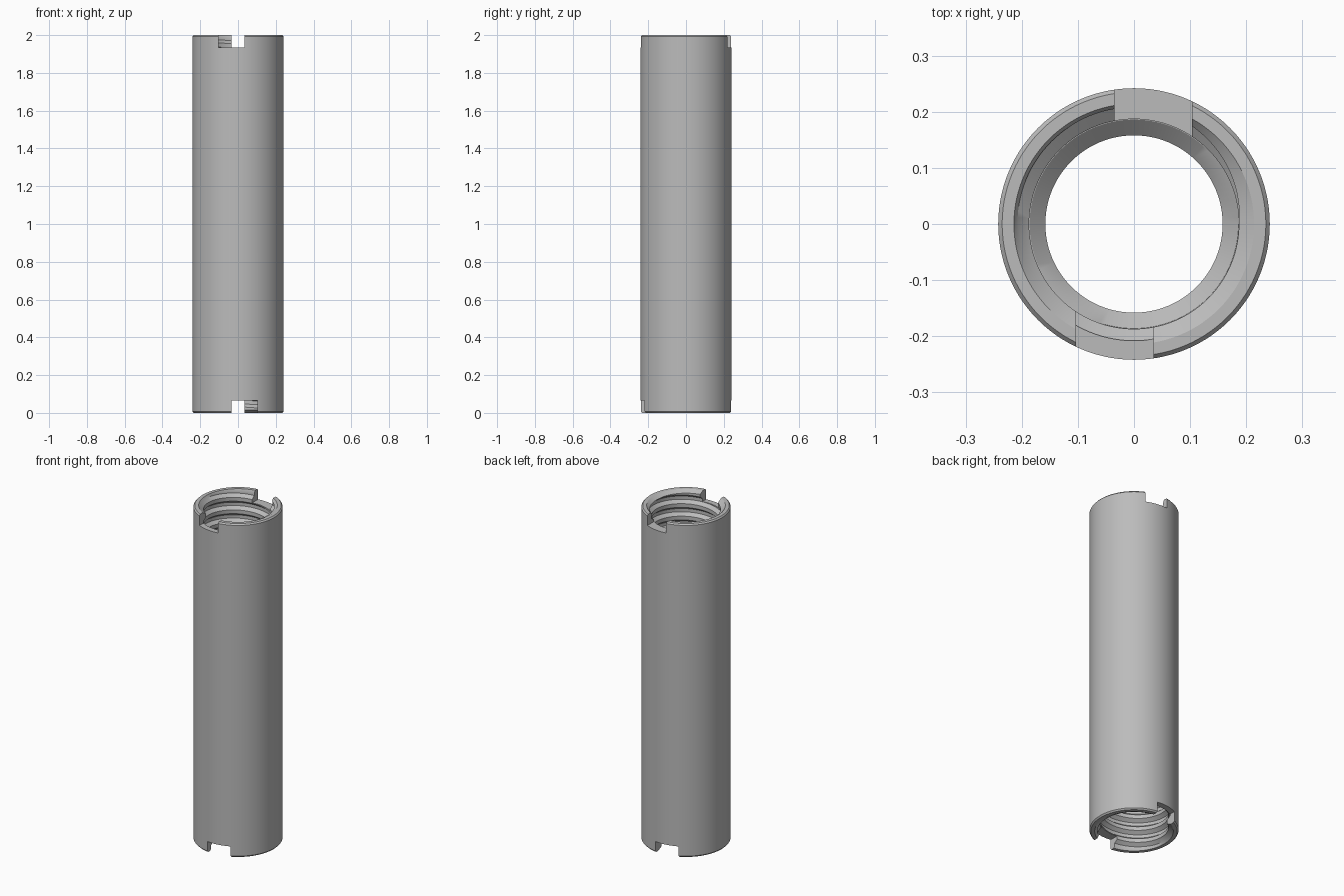
import bpy, bmesh
from math import cos, sin, pi, tau

if "Cube" in bpy.data.objects:
    bpy.data.objects.remove(bpy.data.objects["Cube"])

HEIGHT = 2.0
OUTER, BORE = 0.242, 0.158          # outside and middle bore radii
CREST, ROOT = 0.187, 0.208          # thread radii
PITCH, TURNS = 0.075, 6
LIP = 0.235                         # outer radius of the flat rim
MOUTH = 0.214                       # inner radius of the flat rim
THREAD_TOP = HEIGHT - 0.014
THREAD_LOW = THREAD_TOP - PITCH * TURNS
SEGMENTS = 112

# One pitch of thread: (fraction of pitch, radius)
THREAD = [(0.0, CREST), (0.3, CREST), (0.52, ROOT), (0.78, ROOT), (1.0, CREST)]


def thread_radius(z, angle):
    f = ((z - THREAD_LOW) / PITCH - angle / tau) % 1.0
    for (a, ra), (b, rb) in zip(THREAD, THREAD[1:]):
        if f <= b:
            return ra + (rb - ra) * (f - a) / (b - a)
    return CREST


def threaded_end(angle):
    """Section of one end, from the outer wall over the rim down to the bore."""
    pts = [(OUTER, HEIGHT - 0.008), (LIP, HEIGHT), (MOUTH, HEIGHT)]
    for k in range(TURNS + 2, -3, -1):
        for f, _ in reversed(THREAD[:-1]):
            z = THREAD_LOW + PITCH * (k + f + angle / tau)
            if THREAD_LOW < z < THREAD_TOP:
                r = thread_radius(z, angle)
            else:
                z = min(max(z, THREAD_LOW), THREAD_TOP)
                r = thread_radius(z, angle)
            pts.append((r, z))
    pts += [(CREST - 0.001, THREAD_LOW - 0.004), (BORE, THREAD_LOW - 0.03)]
    return pts


def section(angle):
    top = threaded_end(angle)
    # The lower end is the upper one turned over about the x axis
    low = [(r, HEIGHT - z) for r, z in threaded_end(-angle)]
    return top + low[::-1]


def make_object(name, bm):
    mesh = bpy.data.meshes.new(name)
    bm.to_mesh(mesh)
    bm.free()
    obj = bpy.data.objects.new(name, mesh)
    bpy.context.collection.objects.link(obj)
    return obj


# Grey metal
grey = bpy.data.materials.new("grey metal")
grey.use_nodes = True
colour = (0.5, 0.5, 0.5, 1)
grey.diffuse_color = colour
grey.node_tree.nodes["Principled BSDF"].inputs["Base Color"].default_value = colour

# Threaded tube
bm = bmesh.new()
columns = []
for i in range(SEGMENTS + 1):
    a = tau * i / SEGMENTS
    columns.append([bm.verts.new((r * cos(a), r * sin(a), z)) for r, z in section(a)])
for left, right in zip(columns, columns[1:]):
    for j in range(len(left)):
        n = (j + 1) % len(left)
        bm.faces.new((left[j], left[n], right[n], right[j]))
# Merge the clamped thread ends and close the seam, where each coil meets the next
bmesh.ops.remove_doubles(bm, verts=bm.verts, dist=0.00002)
bmesh.ops.recalc_face_normals(bm, faces=bm.faces)
tube = make_object("threaded_tube", bm)
tube.data.materials.append(grey)

# Slots across the rims, offset from the centre line
bm = bmesh.new()
for end in (1, -1):
    for side in (1, -1):
        cube = bmesh.ops.create_cube(bm, size=1)["verts"]
        bmesh.ops.scale(bm, vec=(0.138, 0.2, 0.2), verts=cube)
        x = 0.034 * side * end
        z = HEIGHT / 2 + end * (HEIGHT / 2 - 0.065 + 0.1)
        bmesh.ops.translate(bm, vec=(x, 0.2 * side, z), verts=cube)
slots = make_object("slot_cutters", bm)
slots.data.materials.append(grey)
slots.hide_render = True

cut = tube.modifiers.new("slots", "BOOLEAN")
cut.operation = "DIFFERENCE"
cut.solver = "EXACT"
cut.object = slots
bpy.context.view_layer.objects.active = tube
tube.select_set(True)
bpy.ops.object.modifier_apply(modifier=cut.name)
bpy.data.objects.remove(slots)

bpy.ops.object.shade_smooth_by_angle(angle=pi / 7)
